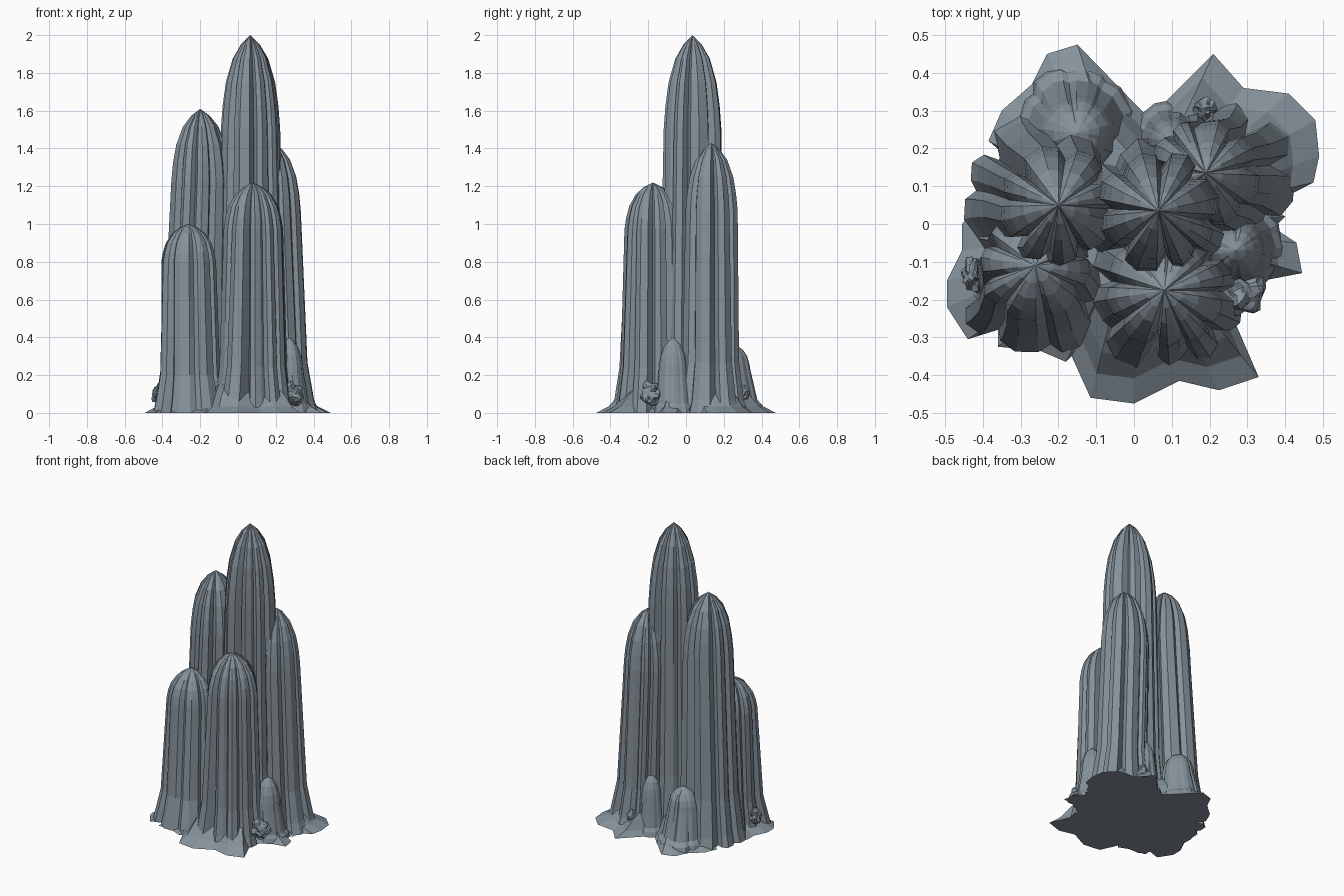
import bpy
import bmesh
import math
import random
from mathutils import Vector, noise

cube = bpy.data.objects.get("Cube")
if cube:
    bpy.data.objects.remove(cube, do_unlink=True)

# Blue-grey stone
COLOUR = (0.235, 0.285, 0.325, 1)
stone = bpy.data.materials.new("slate_stone")
stone.use_nodes = True
stone.diffuse_color = COLOUR
stone.node_tree.nodes["Principled BSDF"].inputs["Base Color"].default_value = COLOUR

# Dome curve: fraction of dome depth below the tip, fraction of full radius
DOME = [(0.1, 0.32), (0.25, 0.6), (0.5, 0.83), (0.75, 0.94), (1.0, 1.0)]
# Rib cross-section: position across the rib, swell from groove to crest
RIB = [(0, 0), (0.14, 0.72), (0.42, 1), (0.78, 0.78)]


def finish(name, bm):
    bmesh.ops.recalc_face_normals(bm, faces=bm.faces)
    mesh = bpy.data.meshes.new(name)
    bm.to_mesh(mesh)
    bm.free()
    mesh.materials.append(stone)
    obj = bpy.data.objects.new(name, mesh)
    bpy.context.collection.objects.link(obj)
    return obj


def bridge(bm, upper, lower):
    n = len(upper)
    for i in range(n):
        j = (i + 1) % n
        bm.faces.new((upper[i], upper[j], lower[j], lower[i]))


def column(name, x, y, height, radius, dome, taper, ribs, seed,
           flare=1.2, depth=0.25, lean=(0, 0)):
    """Fluted rock column: swept ribs, sharp grooves, domed tip, foot drawn out by lean."""
    rng = random.Random(seed)
    angle = rng.uniform(0, math.tau)
    widths = [rng.uniform(0.7, 1.3) for _ in range(ribs)]
    unit = math.tau / sum(widths)

    # Plan outline, one rib at a time
    outline = []
    for width in widths:
        crest = rng.uniform(0.97, 1.06)
        groove = crest - depth * rng.uniform(0.7, 1.2)
        spread = rng.uniform(0.95, 1.12)
        for u, swell in RIB:
            outline.append((angle + u * width * unit,
                            groove + (crest - groove) * swell, spread))
        angle += width * unit

    # Levels from the tip down to the flared foot
    shaft = height - dome
    levels = [(height - d * dome, r, 0) for d, r in DOME]
    levels += [(shaft * f, 1 + (taper - 1) * (1 - f), 1 - f)
               for f in (0.75, 0.5, 0.25)]
    levels += [(min(0.07, shaft * 0.15), taper * (1 + flare) / 2, 1),
               (0, taper * flare, 1)]

    bm = bmesh.new()
    tip = bm.verts.new((x, y, height))
    previous = None
    for z, scale, low in levels:
        cx, cy = x + lean[0] * low, y + lean[1] * low
        ring = []
        for a, r, spread in outline:
            rr = radius * scale * r * (1 + (spread - 1) * low)
            ring.append(bm.verts.new((cx + rr * math.cos(a),
                                      cy + rr * math.sin(a), z)))
        if previous:
            bridge(bm, previous, ring)
        else:
            for i in range(len(ring)):
                bm.faces.new((tip, ring[i], ring[(i + 1) % len(ring)]))
        previous = ring
    bm.faces.new(previous)
    return finish(name, bm)


def boulder(name, location, size, seed):
    bm = bmesh.new()
    bmesh.ops.create_icosphere(bm, subdivisions=3, radius=1)
    for v in bm.verts:
        bump = noise.noise(v.co * 1.9 + Vector((seed, seed, 0)))
        v.co *= 1 + 0.5 * bump
        v.co = Vector(location) + Vector([c * s for c, s in zip(v.co, size)])
    return finish(name, bm)


# Ragged ground skirt
EDGE = [(-.15, .475), (-.23, .45), (-.27, .37), (-.35, .3), (-.385, .22),
        (-.35, .19), (-.39, .08), (-.455, 0), (-.455, -.07), (-.495, -.15),
        (-.495, -.22), (-.44, -.305), (-.36, -.28), (-.36, -.325),
        (-.25, -.335), (-.18, -.365), (-.165, -.35), (-.115, -.46),
        (0, -.475), (.12, -.415), (.225, -.44), (.33, -.405), (.25, -.22),
        (.34, -.15), (.445, -.13), (.43, -.05), (.37, -.01), (.4, .02),
        (.36, .05), (.475, .11), (.49, .18), (.48, .275), (.41, .345),
        (.29, .36), (.21, .45), (.04, .28)]
bm = bmesh.new()
rings = []
for scale, z in ((1, 0), (0.86, 0.035), (0.74, 0.1), (0.55, 0.17)):
    rings.append([bm.verts.new((px * scale, py * scale, z)) for px, py in EDGE])
for outer, inner in zip(rings, rings[1:]):
    bridge(bm, inner, outer)
bm.faces.new(rings[0])
bm.faces.new(rings[-1])
finish("ground_skirt", bm)

# Main columns
column("tall_centre_column", .065, .035, 2.0, .16, .5, 1.12, 8, 3)
column("back_left_side_column", -.2, .05, 1.61, .16, .38, 1.15, 8, 8,
       lean=(-.04, .02))
column("back_right_side_column", .19, .135, 1.43, .145, .36, 1.1, 8, 5,
       flare=1.3, lean=(.035, 0))
column("front_column", .08, -.175, 1.22, .155, .25, 1.22, 9, 12, flare=1.15)
column("front_corner_column", -.262, -.11, 1.0, .147, .2, 1.08, 8, 21,
       lean=(.005, -.04))

# Low stumps around the foot
column("rear_stump", -.15, .24, .37, .1, .14, 1.3, 6, 2, 1.15, .1, (0, .02))
column("rear_gap_stump", .1, .22, .38, .065, .18, 1.3, 5, 6, 1.2, .1)
column("side_stump", .27, -.07, .4, .08, .2, 1.15, 6, 9, 1.15, .1, (.02, 0))

# Loose boulders
boulder("front_boulder", (.285, -.18, .1), (.062, .06, .06), 1.3)
boulder("side_boulder", (-.425, -.13, .1), (.028, .045, .05), 4.1)
boulder("rear_boulder", (.185, .3, .1), (.035, .03, .045), 7.7)
